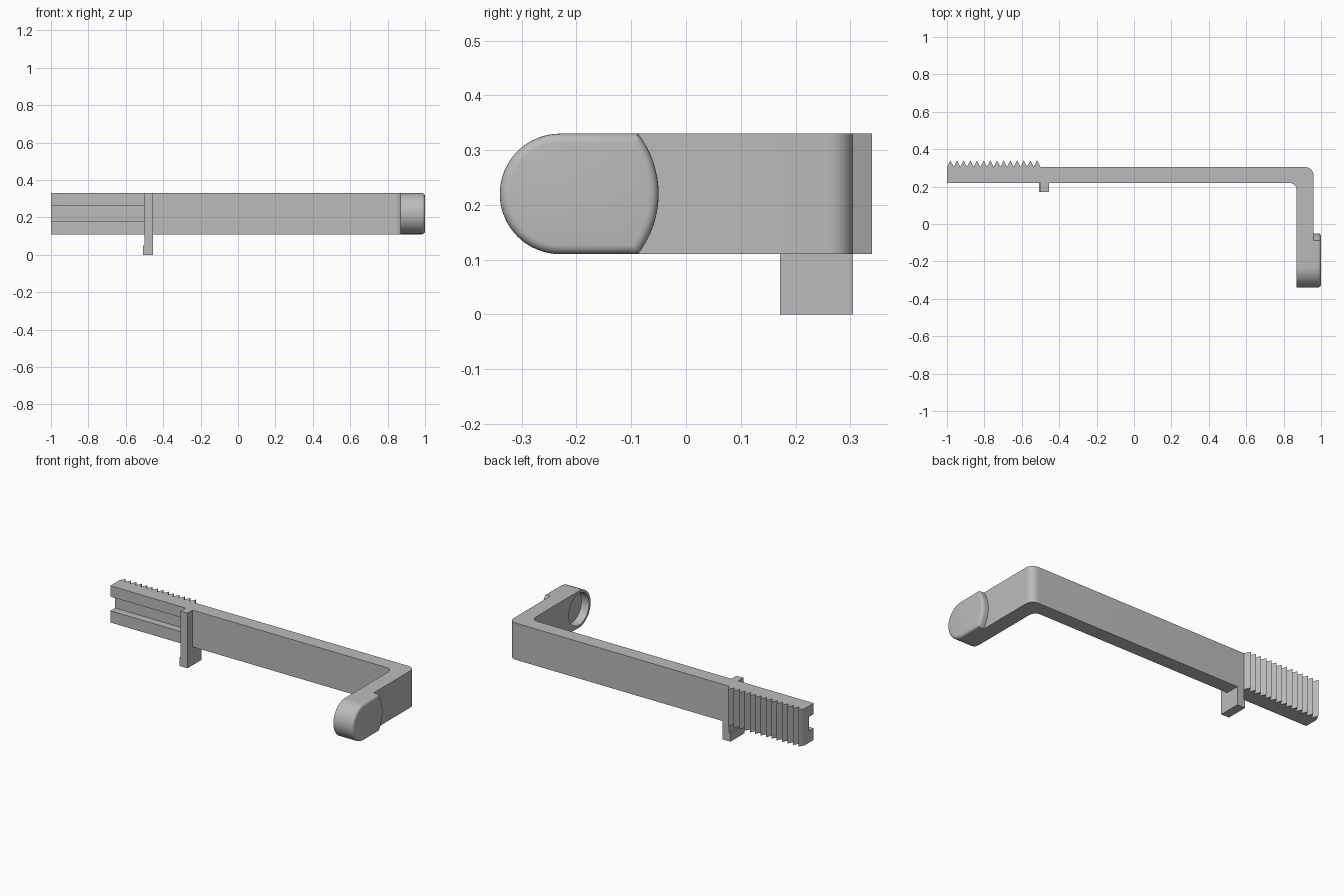
import bpy, bmesh
from math import sin, cos, asin, pi, radians
from mathutils import Vector

if "Cube" in bpy.data.objects:
    bpy.data.objects.remove(bpy.data.objects["Cube"])

grey = bpy.data.materials.new("plain grey")
grey.use_nodes = True
grey.diffuse_color = (0.5, 0.5, 0.5, 1)
grey.node_tree.nodes["Principled BSDF"].inputs["Base Color"].default_value = (0.5, 0.5, 0.5, 1)


def arc(cx, cy, r, a0, a1, n):
    """Points on a circular arc, angles in degrees."""
    angles = [radians(a0 + (a1 - a0) * i / n) for i in range(n + 1)]
    return [(cx + r * cos(a), cy + r * sin(a)) for a in angles]


def prism(name, pts, axis, lo, hi, bevel=0):
    """Extrude an outline along an axis, optionally rounding the far rim."""
    def place(p, t):
        return {"x": (t, *p), "y": (p[0], t, p[1]), "z": (*p, t)}[axis]
    bm = bmesh.new()
    near = bm.faces.new([bm.verts.new(place(p, lo)) for p in pts])
    out = bmesh.ops.extrude_face_region(bm, geom=[near])["geom"]
    shift = Vector(place((0, 0), hi - lo))
    bmesh.ops.translate(bm, vec=shift, verts=[v for v in out if isinstance(v, bmesh.types.BMVert)])
    bmesh.ops.recalc_face_normals(bm, faces=bm.faces[:])
    if bevel:
        far = [f for f in out if isinstance(f, bmesh.types.BMFace)][0]
        bmesh.ops.bevel(bm, geom=list(far.edges), offset=bevel, segments=5,
                        profile=0.5, affect="EDGES", clamp_overlap=False)
    mesh = bpy.data.meshes.new(name)
    bm.to_mesh(mesh)
    bm.free()
    mesh.materials.append(grey)
    ob = bpy.data.objects.new(name, mesh)
    bpy.context.collection.objects.link(ob)
    return ob


def select(ob):
    bpy.ops.object.select_all(action="DESELECT")
    ob.select_set(True)
    bpy.context.view_layer.objects.active = ob


def cut(ob, cutter, operation):
    """Apply a boolean and discard the cutter."""
    cutter.hide_render = True
    mod = ob.modifiers.new("cut", "BOOLEAN")
    mod.operation, mod.object, mod.solver = operation, cutter, "EXACT"
    select(ob)
    bpy.ops.object.modifier_apply(modifier=mod.name)
    bpy.data.objects.remove(cutter)


def box_outline(a0, a1, b0, b1):
    return [(a0, b0), (a1, b0), (a1, b1), (a0, b1)]


# Shared sizes
bottom, top, mid = 0.11, 0.33, 0.22
inner, outer = 0.22, 0.305
end_y, end_r = -0.23, 0.11

# Bent bar with a toothed rack on the back of its free end
teeth = 14
pitch = 0.5 / teeth
outline = [(-1, inner)]
outline += arc(0.83, inner - 0.04, 0.04, 90, 0, 8)
outline += [(0.87, -0.4), (0.96, -0.4)]
outline += arc(0.915, outer - 0.045, 0.045, 0, 90, 8)
for i in range(teeth):
    x = -0.5 - i * pitch
    outline += [(x, outer), (x - pitch / 2, 0.34)]
outline.append((-1, outer))
bar = prism("bent_bar", outline, "z", 0, 0.5)

# Trim to height and round the short arm's end
trim = [(0.5, bottom), (0.5, top)] + arc(end_y, mid, end_r, 90, 270, 32)
cut(bar, prism("trim", trim, "x", -1.2, 1.2), "INTERSECT")

# Groove along the front of the toothed end
cut(bar, prism("groove", box_outline(0.1, inner + 0.045, 0.18, 0.265), "x", -1.1, -0.5), "DIFFERENCE")

# Round recess inside the arm's end
cut(bar, prism("recess", arc(end_y, mid, 0.095, 0, 352.5, 47), "x", 0.8, 0.92), "DIFFERENCE")

# Raised pad on the outside of the arm's end
pad_r = 0.18
swing = asin(end_r / pad_r) * 180 / pi
pad_outline = arc(end_y, mid, end_r, 90, 270, 32) + arc(end_y, mid, pad_r, -swing, swing, 16)
pad = prism("end_pad", pad_outline, "x", 0.96, 1.0, bevel=0.017)

# Stop: upright on the bar's front, block beneath, and a small foot lip
upright = prism("stop_upright", box_outline(-0.5, -0.455, bottom, top), "y", 0.172, inner)
block = prism("stop_block", box_outline(-0.5, -0.455, 0, bottom), "y", 0.172, outer)
lip = prism("stop_lip", box_outline(-0.508, -0.5, 0, 0.05), "y", 0.172, outer)

for ob in (bar, pad, upright, block, lip):
    select(ob)
    bpy.ops.object.shade_smooth_by_angle(angle=radians(30))
